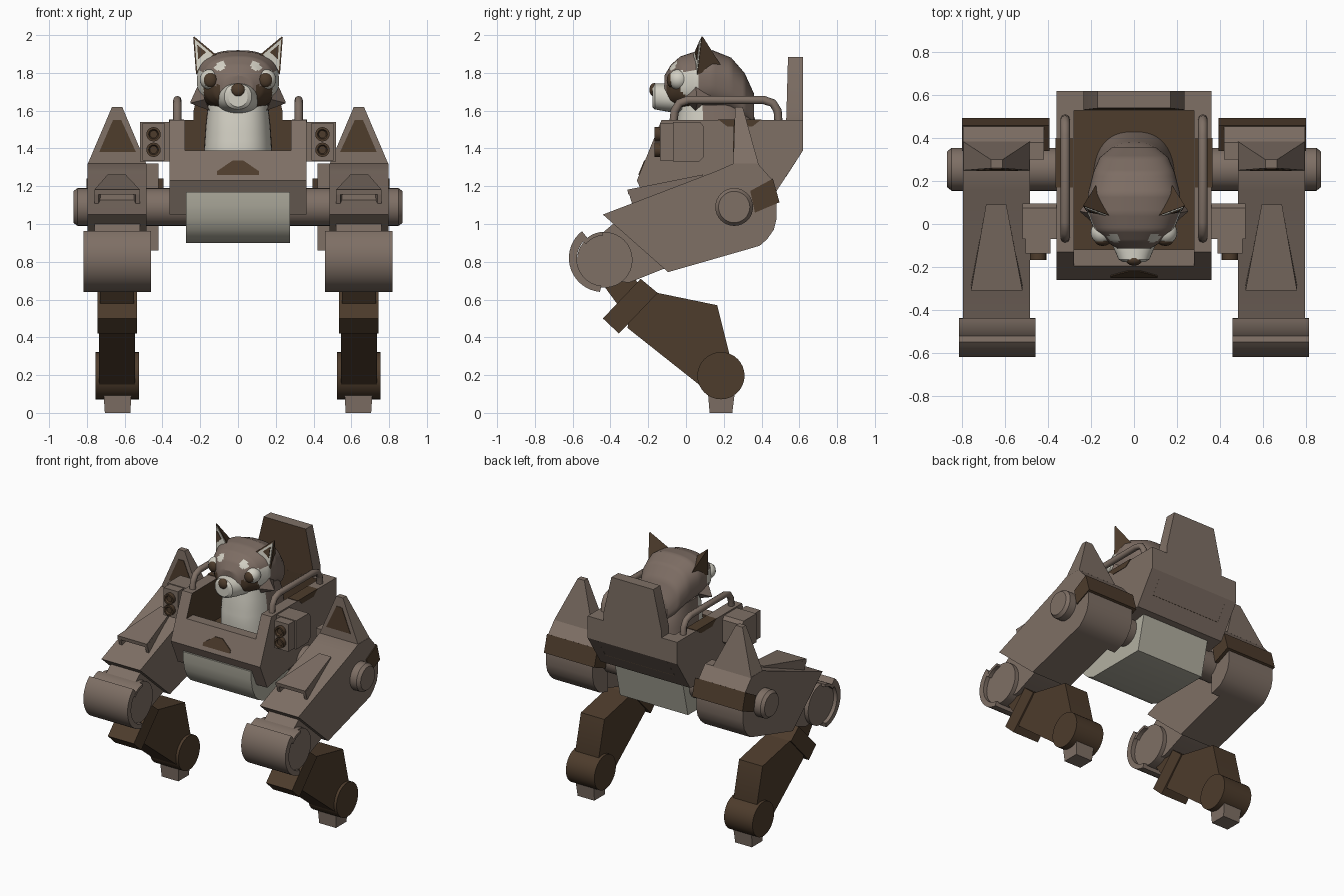
import bpy, bmesh, math
from mathutils import Vector

if "Cube" in bpy.data.objects:
    bpy.data.objects.remove(bpy.data.objects["Cube"])


def material(name, rgb):
    m = bpy.data.materials.new(name)
    m.diffuse_color = (*rgb, 1)
    m.use_nodes = True
    m.node_tree.nodes["Principled BSDF"].inputs["Base Color"].default_value = m.diffuse_color
    return m


BROWN = material("hull brown", (0.21, 0.16, 0.13))
DARK = material("dark brown", (0.075, 0.045, 0.025))
GREY = material("belly grey", (0.45, 0.435, 0.36))
CREAM = material("cream fur", (0.65, 0.63, 0.55))
FUR = material("brown fur", (0.205, 0.153, 0.126))


def solid(name, rings, mats, rule=None):
    """Skin a list of equal-length point rings and cap both ends."""
    mats = mats if isinstance(mats, (list, tuple)) else [mats]
    bm = bmesh.new()
    vs = [[bm.verts.new(p) for p in r] for r in rings]
    n = len(rings[0])
    for a, b in zip(vs, vs[1:]):
        for i in range(n):
            j = (i + 1) % n
            bm.faces.new((a[i], a[j], b[j], b[i]))
    bm.faces.new(vs[0])
    bm.faces.new(vs[-1])
    bmesh.ops.recalc_face_normals(bm, faces=bm.faces[:])
    if rule:
        for f in bm.faces:
            f.material_index = rule(f.calc_center_median(), f.normal)
    me = bpy.data.meshes.new(name)
    bm.to_mesh(me)
    bm.free()
    for m in mats:
        me.materials.append(m)
    ob = bpy.data.objects.new(name, me)
    bpy.context.collection.objects.link(ob)
    return ob


def prism(name, prof, x0, x1, mats, rule=None):
    """Extrude a (y, z) profile along x."""
    return solid(name, [[(x, y, z) for y, z in prof] for x in (x0, x1)], mats, rule)


def arc(cy, cz, r, a0=0, a1=360, n=32):
    k = n if a1 - a0 == 360 else n - 1
    return [(cy + r * math.cos(math.radians(a0 + (a1 - a0) * i / k)),
             cz + r * math.sin(math.radians(a0 + (a1 - a0) * i / k))) for i in range(n)]


def box(name, x0, x1, y0, y1, z0, z1, mats):
    return prism(name, [(y0, z0), (y1, z0), (y1, z1), (y0, z1)], x0, x1, mats)


def ball(name, c, r, mat):
    bpy.ops.mesh.primitive_uv_sphere_add(segments=24, ring_count=12, location=c)
    ob = bpy.context.object
    ob.name, ob.scale = name, r
    ob.data.materials.append(mat)


def loft(name, secs, mats, rule, axis="y", steps=5, n=48, power=2.5):
    """Superellipse sections (position, centre, half width, half depth)."""
    rings = []
    fine = [[a + (b - a) * k / steps for a, b in zip(s, t)]
            for s, t in zip(secs, secs[1:]) for k in range(steps)] + [secs[-1]]
    for p, c, w, h in fine:
        ring = []
        for i in range(n):
            t = 2 * math.pi * i / n
            u = math.copysign(abs(math.cos(t)) ** (2 / power), math.cos(t)) * w
            v = c + math.copysign(abs(math.sin(t)) ** (2 / power), math.sin(t)) * h
            ring.append((u, p, v) if axis == "y" else (u, v, p))
        rings.append(ring)
    return solid(name, rings, mats, rule)


# Cockpit tub with dark interior
tub = [(-.26, 1.23), (-.195, 1.39), (-.12, 1.39), (-.12, 1.25), (.53, 1.25), (.53, 1.55),
       (.62, 1.55), (.62, 1.39), (.47, 1.16), (-.18, 1.05)]
prism("cockpit_tub", tub, -.28, .28, [BROWN, DARK],
      lambda c, n: int(-.121 < c.y < .531 and 1.249 < c.z < 1.5 and abs(c.x) < .1))
wall = [(-.26, 1.23), (-.13, 1.55)] + tub[6:]
for s in (-1, 1):
    prism("cockpit_side", wall, s * .28, s * .362, [BROWN, DARK],
          lambda c, n: int(n.x * s < -.9))
    # Painted corner patch
    prism("side_patch", [(.17, 1.554), (.40, 1.554), (.35, 1.515), (.22, 1.515)],
          s * .358, s * .366, DARK)
    box("rim_patch", s * .285, s * .364, .17, .40, 1.548, 1.554, DARK)

# Nose emblem plate on the sloped front
shape = [(-.11, 1.26), (.11, 1.26), (.11, 1.28), (.03, 1.335), (-.03, 1.335), (-.11, 1.28)]
solid("front_patch", [[(x, -.26 + (z - 1.23) * .406 + d, z) for x, z in shape]
                      for d in (-.005, .003)], DARK)

# Belly and backrest
prism("belly", [(-.245, 1.17), (-.24, 1.10), (-.225, 1.03), (-.195, .97), (-.15, .925), (-.09, .90),
                (.37, .90), (.43, 1.15), (0, 1.17)], -.275, .275, GREY)
solid("backrest", [[(-w, y, z), (w, y, z), (w, .62, z), (-w, .62, z)]
                   for w, y, z in ((.235, .53, 1.54), (.235, .532, 1.6), (.17, .54, 1.885))],
      [BROWN, DARK], lambda c, n: int(n.y < -.8))

for s in (-1, 1):
    # Grab rail
    cu = bpy.data.curves.new("grab_rail", "CURVE")
    cu.dimensions, cu.bevel_depth, cu.bevel_resolution = "3D", .022, 2
    path = [(-.067, 1.53), (-.06, 1.6), (-.035, 1.64), (.01, 1.657), (.41, 1.657),
            (.46, 1.64), (.485, 1.6), (.49, 1.53)]
    sp = cu.splines.new("POLY")
    sp.points.add(len(path) - 1)
    for p, (y, z) in zip(sp.points, path):
        p.co = (s * .321, y, z, 1)
    sp.use_smooth = True
    cu.materials.append(BROWN)
    bpy.context.collection.objects.link(bpy.data.objects.new("grab_rail", cu))

    # Launcher pod with two tubes
    prism("launcher_pod", [(-.07, 1.33), (.07, 1.33), (.095, 1.355), (.095, 1.515), (.075, 1.54),
                           (-.07, 1.54)], s * .355, s * .52, BROWN)
    box("launcher_front", s * .39, s * .505, -.138, -.06, 1.335, 1.535, BROWN)
    for z in (1.475, 1.393):
        solid("launcher_tube", [[(s * .447 + a, y, b) for a, b in arc(0, z, r, n=20)]
                                for y, r in ((-.155, .02), (-.168, .026), (-.168, .038), (-.13, .038))],
              DARK)

    # Thigh, rear housing and rear band
    rear = [(.38, 1.32), (.46, 1.23), (.48, 1.12), (.48, 1.03), (.465, .97), (.43, .92),
            (.39, .885), (.34, .87)]
    prism("thigh", [(-.44, 1.05), (.16, 1.28), (.25, 1.32)] + rear + [(-.095, .745)],
          s * .484, s * .797, BROWN)
    prism("thigh_housing", [(.30, 1.32)] + rear + [(.30, .86)], s * .42, s * .49, BROWN)
    prism("rear_band", [(.34, 1.175), (.46, 1.24), (.495, 1.115), (.365, 1.06)],
          s * .395, s * .803, DARK)

    # Hood on top of the thigh: tapered sheet, side rails and recessed core
    def wedge(name, front, back):
        solid(name, [[(s * a, y, zb), (s * b, y, zb), (s * b, y - d, zt), (s * a, y - d, zt)]
                     for a, b, y, d, zb, zt in (front, back)], BROWN)
    wedge("hood_sheet", (.52, .76, -.305, .005, 1.155, 1.182), (.595, .69, .09, 0, 1.235, 1.262))
    wedge("hood_rail", (.52, .542, -.28, .025, 1.09, 1.17), (.595, .61, .08, 0, 1.2, 1.25))
    wedge("hood_rail", (.738, .76, -.28, .025, 1.09, 1.17), (.675, .69, .08, 0, 1.2, 1.25))
    wedge("hood_core", (.535, .745, -.24, 0, 1.09, 1.17), (.60, .685, .08, 0, 1.2, 1.25))

    # Shoulder fin with dark front panel
    solid("shoulder_fin", [[(s * a, y0, z), (s * b, y0, z), (s * b, y1, z), (s * a, y1, z)]
                           for a, b, y0, y1, z in ((.484, .797, .25, .385, 1.315),
                                                   (.613, .667, .26, .30, 1.62))], BROWN)
    solid("fin_panel", [[(s * x, .25 + (z - 1.315) * .033 + d, z) for x, z in
                         ((.54, 1.38), (.735, 1.38), (.662, 1.55), (.618, 1.55))]
                        for d in (-.004, .003)], DARK)

    # Hip axle
    solid("hip_axle", [[(s * x, y, z) for y, z in arc(.255, 1.09, r)]
                       for x, r in ((.25, .1), (.85, .1), (.872, .083))], BROWN)

    # Knee: neck, drum and open cover
    prism("knee_neck", [(-.47, .93), (-.35, 1.03), (-.10, .77), (-.30, .69), (-.42, .70)],
          s * .52, s * .76, BROWN)
    prism("knee_drum", arc(-.43, .81, .147), s * .49, s * .79, BROWN)
    prism("knee_cover", arc(-.44, .82, .18, 128, 265, 18) + arc(-.435, .815, .143, 265, 128, 18),
          s * .46, s * .817, BROWN)
    prism("knee_cover_top", arc(-.43, .81, .149, 94, 140, 10) + arc(-.43, .81, .13, 140, 94, 10),
          s * .46, s * .817, BROWN)

    # Shin, ankle and foot
    prism("shin_neck", [(-.44, .68), (-.33, .53), (-.22, .65), (-.29, .73)],
          s * .55, s * .73, DARK)
    prism("shin_block", [(-.44, .50), (-.355, .42), (-.15, .635), (-.24, .71)],
          s * .535, s * .745, DARK)
    prism("shin", [(-.31, .45), (-.29, .55), (-.15, .635), (.165, .57), (.23, .31),
                   (.20, .145), (.075, .145)], s * .545, s * .735, DARK)
    prism("ankle", arc(.185, .197, .125), s * .525, s * .755, DARK)
    solid("foot", [[(s * a, y0, z), (s * b, y0, z), (s * b, y1, z), (s * a, y1, z)]
                   for a, b, y0, y1, z in ((.57, .705, .125, .245, 0),
                                           (.563, .713, .115, .26, .12))], BROWN)


# Pilot body: cream chest, brown back
loft("pilot_body", [(1.25, .19, .19, .24), (1.40, .17, .18, .23), (1.52, .165, .172, .215),
                    (1.63, .15, .16, .185)], [FUR, CREAM],
     lambda c, n: int(c.y < .1), axis="z", steps=3)


# Pilot head, with face markings set by region
def face_mark(c, n):
    x = abs(c.x)
    if c.y > .06:
        return 0
    if ((x - .095) / .028) ** 2 + ((c.z - 1.836 - .3 * (.095 - x)) / .024) ** 2 < 1:
        return 1
    if .09 < x < .18 and c.z < 1.735:
        return 2
    return int((x > .16 and c.z < 1.81) or (x < .09 and c.z < 1.7))


loft("pilot_head", [(-.115, 1.715, .075, .07), (-.08, 1.735, .135, .108), (-.03, 1.75, .185, .137),
                    (.05, 1.757, .217, .156), (.14, 1.762, .215, .158), (.24, 1.73, .19, .15),
                    (.31, 1.67, .16, .13), (.36, 1.60, .10, .09)], [FUR, CREAM, DARK], face_mark,
     steps=6, n=64)
loft("snout", [(-.178, 1.675, .05, .055), (-.165, 1.675, .072, .068), (-.10, 1.67, .10, .075),
               (-.02, 1.665, .115, .08)], CREAM, None, n=32, steps=2, power=2.2)
ball("nose", (0, -.168, 1.71), (.038, .026, .036), DARK)

for s in (-1, 1):
    ball("eye", (s * .148, -.04, 1.765), (.054, .054, .054), CREAM)
    ball("pupil", (s * .146, -.078, 1.762), (.036, .024, .038), DARK)

    # Ear with cream lining and dark centre
    front = [Vector(p) for p in ((s * .222, .06, 1.79), (s * .115, .04, 1.895), (s * .238, .085, 1.998))]
    back = Vector((s * .175, .185, 1.84))
    tip = front[2]
    solid("ear", [[front[0], front[1], back],
                  [tip + (p - tip) * .05 for p in (front[0], front[1], back)]], DARK)
    mid = (front[0] + front[1] + tip * 1.2) / 3.2
    for k, d, m in ((.80, .006, CREAM), (.38, .011, DARK)):
        c = mid + (tip - mid) * (.12 if m is DARK else 0)
        solid("ear_lining", [[c + (p - mid) * k - Vector((0, e, 0)) for p in front]
                             for e in (d, d - .007)], m)

    # Cheek tuft
    base = [Vector(p) for p in ((s * .175, -.01, 1.66), (s * .205, .05, 1.75),
                                (s * .19, .14, 1.68), (s * .15, .05, 1.60))]
    t = Vector((s * .255, .06, 1.64))
    solid("cheek_tuft", [base, [t + (p - t) * .05 for p in base]], FUR)

# Smooth round parts, keep hard edges
bpy.ops.object.select_all(action="DESELECT")
for ob in bpy.context.scene.objects:
    if ob.type == "MESH":
        ob.select_set(True)
        bpy.context.view_layer.objects.active = ob
bpy.ops.object.shade_smooth_by_angle(angle=math.radians(30))
